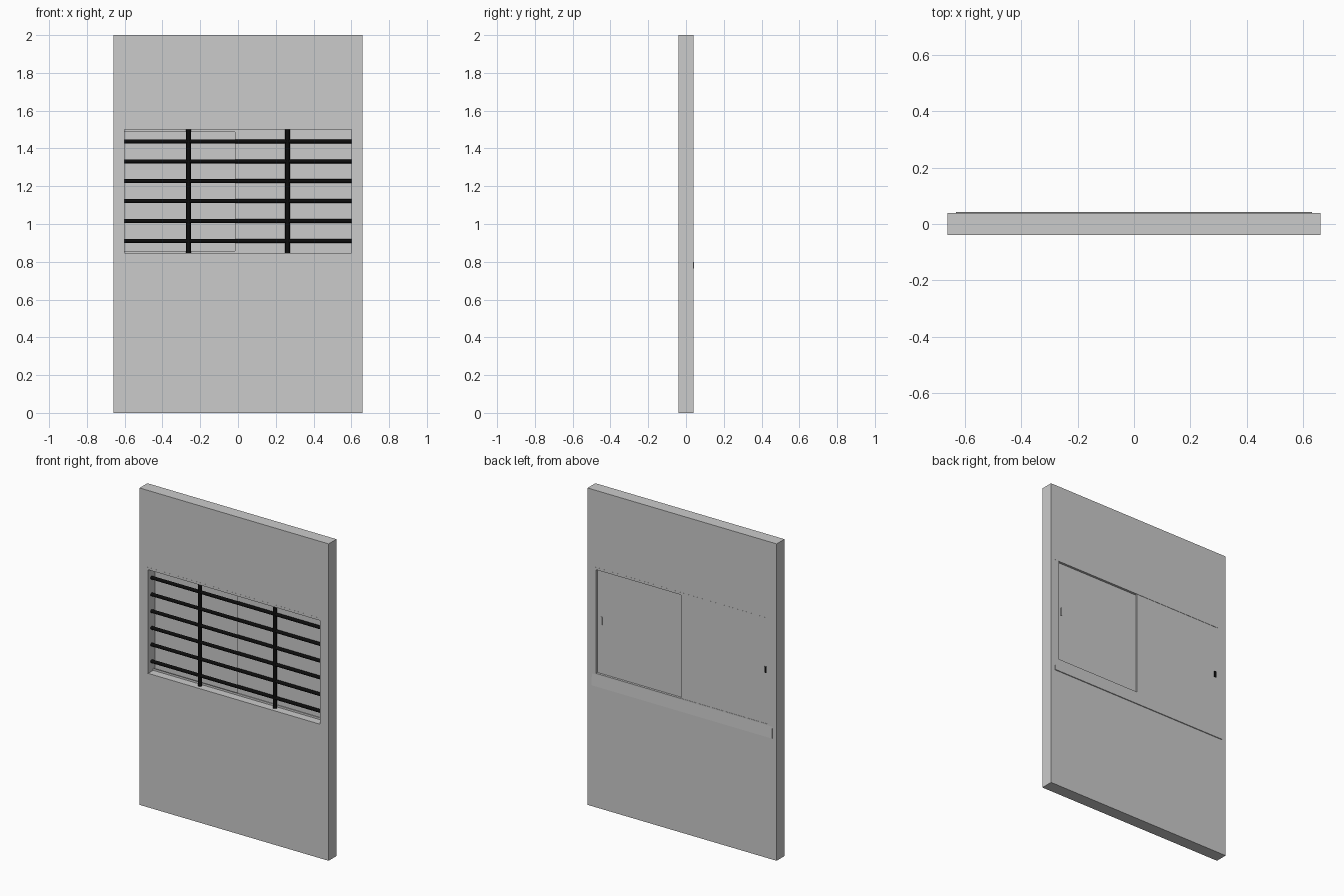
import bpy, bmesh, math
from mathutils import Matrix

if "Cube" in bpy.data.objects:
    bpy.data.objects.remove(bpy.data.objects["Cube"])

def material(name, rgb):
    m = bpy.data.materials.new(name)
    m.diffuse_color = (*rgb, 1)
    m.use_nodes = True
    m.node_tree.nodes["Principled BSDF"].inputs["Base Color"].default_value = m.diffuse_color
    return m

GREY = material("wall_grey", (0.6, 0.6, 0.6))
BLACK = material("bar_black", (0.004, 0.004, 0.004))

def finish(name, bm, mat):
    bmesh.ops.recalc_face_normals(bm, faces=bm.faces[:])
    me = bpy.data.meshes.new(name)
    bm.to_mesh(me)
    bm.free()
    me.materials.append(mat)
    ob = bpy.data.objects.new(name, me)
    bpy.context.collection.objects.link(ob)
    return ob

def box(name, x, y, z, mat=GREY):
    bm = bmesh.new()
    size = [b - a for a, b in (x, y, z)]
    mid = [(a + b) / 2 for a, b in (x, y, z)]
    bmesh.ops.create_cube(bm, size=1, matrix=Matrix.Translation(mid) @ Matrix.Diagonal((*size, 1)))
    return finish(name, bm, mat)

def rod(name, centre, radius, length, axis):
    bm = bmesh.new()
    rot = Matrix.Rotation(math.pi / 2, 4, 'Y') if axis == 'X' else Matrix.Identity(4)
    bmesh.ops.create_cone(bm, cap_ends=True, segments=16, radius1=radius, radius2=radius,
                          depth=length, matrix=Matrix.Translation(centre) @ rot)
    for f in bm.faces:
        f.smooth = len(f.verts) == 4
    return finish(name, bm, BLACK)

D = 0.039                      # half wall thickness
LOW, HIGH = 0.846, 1.5         # visible opening

# wall with a rectangular opening
bm = bmesh.new()
def ring(w, z0, z1, y):
    return [bm.verts.new((x, y, z)) for x, z in ((-w, z0), (w, z0), (w, z1), (-w, z1))]
of, inf = ring(0.66, 0, 2, -D), ring(0.6, 0.838, 1.508, -D)
ob_, inb = ring(0.66, 0, 2, D), ring(0.6, 0.838, 1.508, D)
for i in range(4):
    j = (i + 1) % 4
    for a, b in ((of, inf), (ob_, inb), (of, ob_), (inf, inb)):
        bm.faces.new((a[i], a[j], b[j], b[i]))
finish("wall", bm, GREY)

# sill and head lining the opening, almost flush with the wall
box("sill", (-0.63, 0.63), (-D - 0.0005, D), (0.832, LOW))
box("head", (-0.63, 0.63), (-D - 0.0005, D + 0.0005), (HIGH, 1.515))

# sloping sill nose on the back
bm = bmesh.new()
profile = ((0.03, 0.838), (D, 0.838), (D + 0.002, 0.80), (D + 0.004, 0.765), (0.03, 0.76))
face = bm.faces.new([bm.verts.new((-0.63, y, z)) for y, z in profile])
ext = bmesh.ops.extrude_face_region(bm, geom=[face])["geom"]
bmesh.ops.translate(bm, vec=(1.26, 0, 0), verts=[v for v in ext if isinstance(v, bmesh.types.BMVert)])
finish("back_sill_nose", bm, GREY)

# two overlapping sliding panels
box("front_sliding_panel", (-0.015, 0.6), (0.016, 0.025), (LOW, HIGH))
box("back_sliding_panel", (-0.6, 0.01), (0.0285, 0.0375), (LOW, HIGH))

# low track lips along the sill and head
for name, z in (("bottom", (LOW, LOW + 0.012)), ("top", (HIGH - 0.012, HIGH))):
    box(name + "_track", (-0.6, 0.6), (0.011, 0.0155), z)

# small latches on the back of the panels
box("black_latch", (-0.59, -0.575), (0.036, D), (1.165, 1.205), BLACK)
box("grey_latch", (0.565, 0.575), (0.024, 0.03), (1.155, 1.205))

# security bars
for i in range(6):
    rod(f"horizontal_bar_{i + 1}", (0, -0.005, 0.91 + i * 0.1055), 0.0105, 1.2, 'X')
for side, x in (("left", -0.262), ("right", 0.262)):
    rod(side + "_vertical_bar", (x, -0.005, (LOW + HIGH) / 2), 0.012, HIGH - LOW, 'Z')
